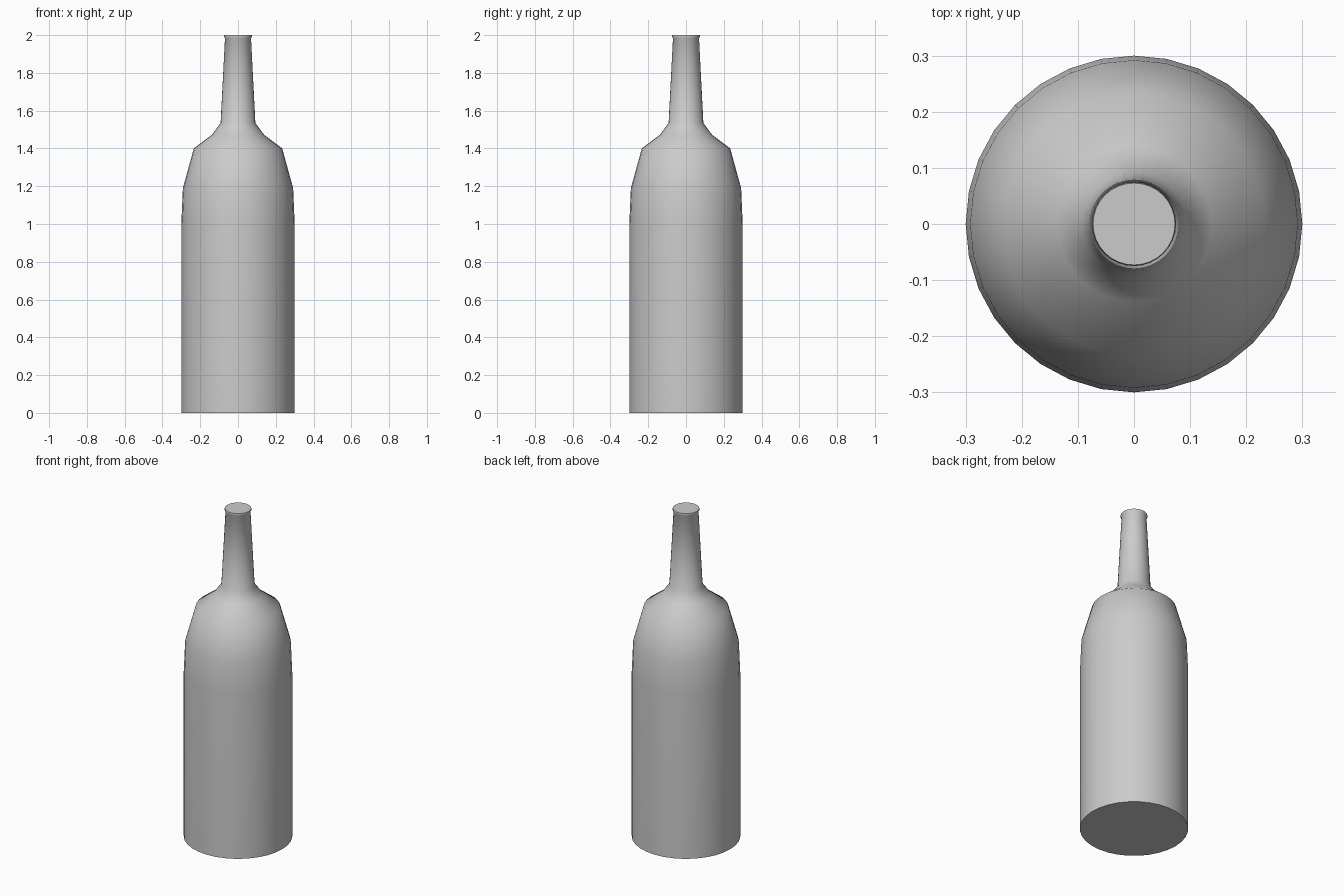
import bpy, bmesh, math

if "Cube" in bpy.data.objects:
    bpy.data.objects.remove(bpy.data.objects["Cube"])

SIDES = 32

# Bottle outline from base to lip: (radius, height)
profile = [
    (0.30, 0.0), (0.30, 1.0), (0.292, 1.19), (0.234, 1.40),
    (0.138, 1.472), (0.092, 1.535), (0.069, 1.983), (0.075, 1.992), (0.073, 2.0),
]

# Turn the outline into rings, then skin them
bm = bmesh.new()
rings = []
for r, z in profile:
    rings.append([bm.verts.new((r * math.cos(2 * math.pi * i / SIDES),
                                r * math.sin(2 * math.pi * i / SIDES), z))
                  for i in range(SIDES)])
for low, high in zip(rings, rings[1:]):
    for i in range(SIDES):
        j = (i + 1) % SIDES
        bm.faces.new((low[i], low[j], high[j], high[i]))

# Flat base and closed mouth
bm.faces.new(rings[0][::-1])
bm.faces.new(rings[-1])
bm.normal_update()

mesh = bpy.data.meshes.new("bottle")
bm.to_mesh(mesh)
bm.free()
bottle = bpy.data.objects.new("bottle", mesh)
bpy.context.collection.objects.link(bottle)

# Smooth body, sharp base and lip edges
bpy.context.view_layer.objects.active = bottle
bottle.select_set(True)
bpy.ops.object.shade_smooth_by_angle(angle=math.radians(60))
